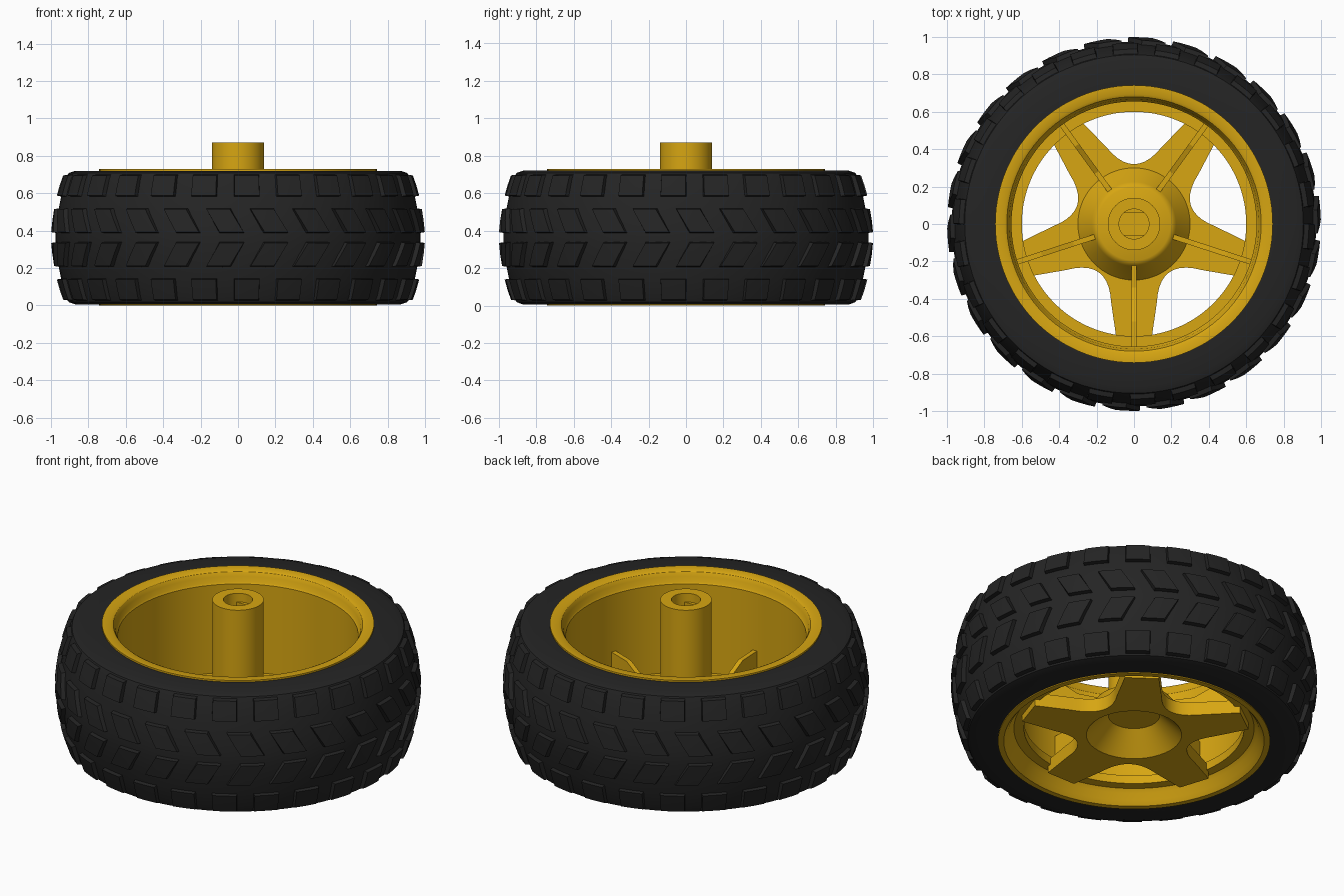
import bpy, bmesh, math
from mathutils import Vector

if "Cube" in bpy.data.objects:
    bpy.data.objects.remove(bpy.data.objects["Cube"])

SEG = 104
TAU = math.tau


def material(name, rgb):
    m = bpy.data.materials.new(name)
    m.diffuse_color = (*rgb, 1)
    m.use_nodes = True
    m.node_tree.nodes["Principled BSDF"].inputs["Base Color"].default_value = m.diffuse_color
    return m


gold = material("golden yellow plastic", (0.68, 0.38, 0.006))
rubber = material("black rubber", (0.018, 0.018, 0.018))


def finish(name, bm, mat, smooth=30):
    bmesh.ops.remove_doubles(bm, verts=bm.verts, dist=1e-5)
    bmesh.ops.recalc_face_normals(bm, faces=bm.faces)
    mesh = bpy.data.meshes.new(name)
    bm.to_mesh(mesh)
    bm.free()
    mesh.materials.append(mat)
    ob = bpy.data.objects.new(name, mesh)
    bpy.context.collection.objects.link(ob)
    if smooth:
        bpy.ops.object.select_all(action='DESELECT')
        ob.select_set(True)
        bpy.context.view_layer.objects.active = ob
        bpy.ops.object.shade_smooth_by_angle(angle=math.radians(smooth))
    return ob


def lathe(name, profile, mat, closed=True):
    """Spin an (r, z) profile about z; an open profile starts and ends on the axis."""
    bm = bmesh.new()
    vs = [bm.verts.new((r, 0, z)) for r, z in profile]
    pairs = list(zip(vs, vs[1:])) + ([(vs[-1], vs[0])] if closed else [])
    edges = [bm.edges.new(p) for p in pairs]
    bmesh.ops.spin(bm, geom=vs + edges, cent=(0, 0, 0), axis=(0, 0, 1),
                   angle=TAU, steps=SEG, use_duplicate=False)
    return finish(name, bm, mat)


def prism(bm, pts, offset):
    """Extrude a flat polygon by an offset vector."""
    face = bm.faces.new([bm.verts.new(p) for p in pts])
    new = bmesh.ops.extrude_face_region(bm, geom=[face], use_keep_orig=True)["geom"]
    bmesh.ops.translate(bm, verts=[v for v in new if isinstance(v, bmesh.types.BMVert)],
                        vec=offset)


# Tyre carcass
MID = 0.363
half = [(0.87, 0.006), (0.905, 0.018), (0.92, 0.05), (0.945, 0.14), (0.965, 0.24), (0.975, 0.33)]
outer = half + [(r, 2 * MID - z) for r, z in reversed(half)]
lathe("tyre", [(0.73, 0.006)] + outer + [(0.73, 2 * MID - 0.006)], rubber)


def tyre_radius(z):
    for (r0, z0), (r1, z1) in zip(outer, outer[1:]):
        if z0 <= z <= z1:
            return r0 + (r1 - r0) * (z - z0) / (z1 - z0)
    return 0.87


# Tread blocks: four rows, the middle two slanted into chevrons
def tread_block(bm, angle, width, z0, z1, shear):
    n = 3
    grids = []
    for lift, inset in ((-0.012, 0.0), (0.024, 0.006)):
        grid = []
        for s, z in ((-1, z0 + inset), (0, (z0 + z1) / 2), (1, z1 - inset)):
            r = tyre_radius(z) + lift
            row = []
            for i in range(n + 1):
                a = angle + (i / n - 0.5) * (width - 2 * inset) + s * shear / 2
                row.append(bm.verts.new((r * math.cos(a), r * math.sin(a), z)))
            grid.append(row)
        grids.append(grid)
    low, top = grids
    for j in range(2):
        for i in range(n):
            bm.faces.new((top[j][i], top[j][i + 1], top[j + 1][i + 1], top[j + 1][i]))
        for i in (0, n):
            bm.faces.new((low[j][i], low[j + 1][i], top[j + 1][i], top[j][i]))
    for j in (0, 2):
        for i in range(n):
            bm.faces.new((low[j][i], low[j][i + 1], top[j][i + 1], top[j][i]))


bm = bmesh.new()
COUNT = 26
for k in range(COUNT):
    a = -math.pi / 2 + 0.0495 + k * TAU / COUNT
    b = a - TAU / COUNT / 2
    tread_block(bm, a, 0.15, 0.025, 0.145, 0)
    tread_block(bm, a, 0.15, 0.581, 0.701, 0)
    tread_block(bm, b, 0.14, 0.205, 0.34, 0.075)
    tread_block(bm, b, 0.14, 0.386, 0.521, -0.075)
finish("tread_blocks", bm, rubber, 25)

# Rim barrel with rolled edges and an inner lip that carries the spokes
lathe("rim", [(0.742, 0.0), (0.742, 0.73), (0.695, 0.73), (0.68, 0.722), (0.668, 0.70),
              (0.663, 0.67), (0.655, 0.66), (0.655, 0.13), (0.60, 0.13), (0.60, 0.08),
              (0.655, 0.08), (0.672, 0.06), (0.69, 0.025), (0.71, 0.0)], gold)

# Five-spoke star plate with a round centre opening
outline = []
for k in range(5):
    a = -math.pi / 2 + k * TAU / 5
    ux, uy = Vector((math.cos(a), math.sin(a))), Vector((-math.sin(a), math.cos(a)))
    outline += [ux * 0.62 - uy * 0.093, ux * 0.62, ux * 0.62 + uy * 0.093]
    p0 = ux * 0.42 + uy * 0.122
    m = a + TAU / 10
    axis = Vector((math.cos(m), math.sin(m)))
    ctrl = axis * 0.228
    p1 = 2 * axis * p0.dot(axis) - p0
    for i in range(11):
        t = i / 10
        outline.append(p0 * (1 - t) ** 2 + ctrl * 2 * t * (1 - t) + p1 * t * t)
bm = bmesh.new()
rings = []
for z in (0.04, 0.12):
    rings.append([bm.verts.new((p.x, p.y, z)) for p in outline])
    rings.append([bm.verts.new((*(p.normalized() * 0.26), z)) for p in outline])
lo, li, to, ti = rings
n = len(outline)
for i in range(n):
    j = (i + 1) % n
    for A, B in ((lo, li), (to, ti), (lo, to), (li, ti)):
        bm.faces.new((A[i], A[j], B[j], B[i]))
finish("spoke_star", bm, gold)

# Hub: hollow cone under the axle post
lathe("hub_cone", [(0, 0.16), (0.14, 0.16), (0.26, 0.04), (0.30, 0.10), (0.30, 0.12),
                   (0.225, 0.215), (0.215, 0.23), (0.195, 0.24), (0, 0.24)], gold, closed=False)

# Axle post with a blind bore
lathe("axle_post", [(0, 0.20), (0.14, 0.20), (0.14, 0.872), (0.08, 0.872),
                    (0.08, 0.60), (0, 0.60)], gold, closed=False)

# Flats inside the bore
bm = bmesh.new()
for side in (1, -1):
    w = math.acos(0.06 / 0.082)
    pts = []
    for i in range(9):
        a = side * math.pi / 2 + w * (i / 4 - 1)
        pts.append((0.082 * math.cos(a), 0.082 * math.sin(a), 0.60))
    prism(bm, pts, (0, 0, 0.22))
finish("bore_flats", bm, gold, 30)

# Stiffening ribs on top of the spokes, taller toward the rim
bm = bmesh.new()
for k in range(5):
    a = -math.pi / 2 + k * TAU / 5
    ux = Vector((math.cos(a), math.sin(a), 0))
    uy = Vector((-math.sin(a), math.cos(a), 0))
    side = [(0.20, 0.10), (0.66, 0.10), (0.66, 0.315), (0.52, 0.31), (0.34, 0.22), (0.20, 0.22)]
    prism(bm, [ux * r - uy * 0.014 + Vector((0, 0, z)) for r, z in side], uy * 0.028)
finish("spoke_ribs", bm, gold, 0)
